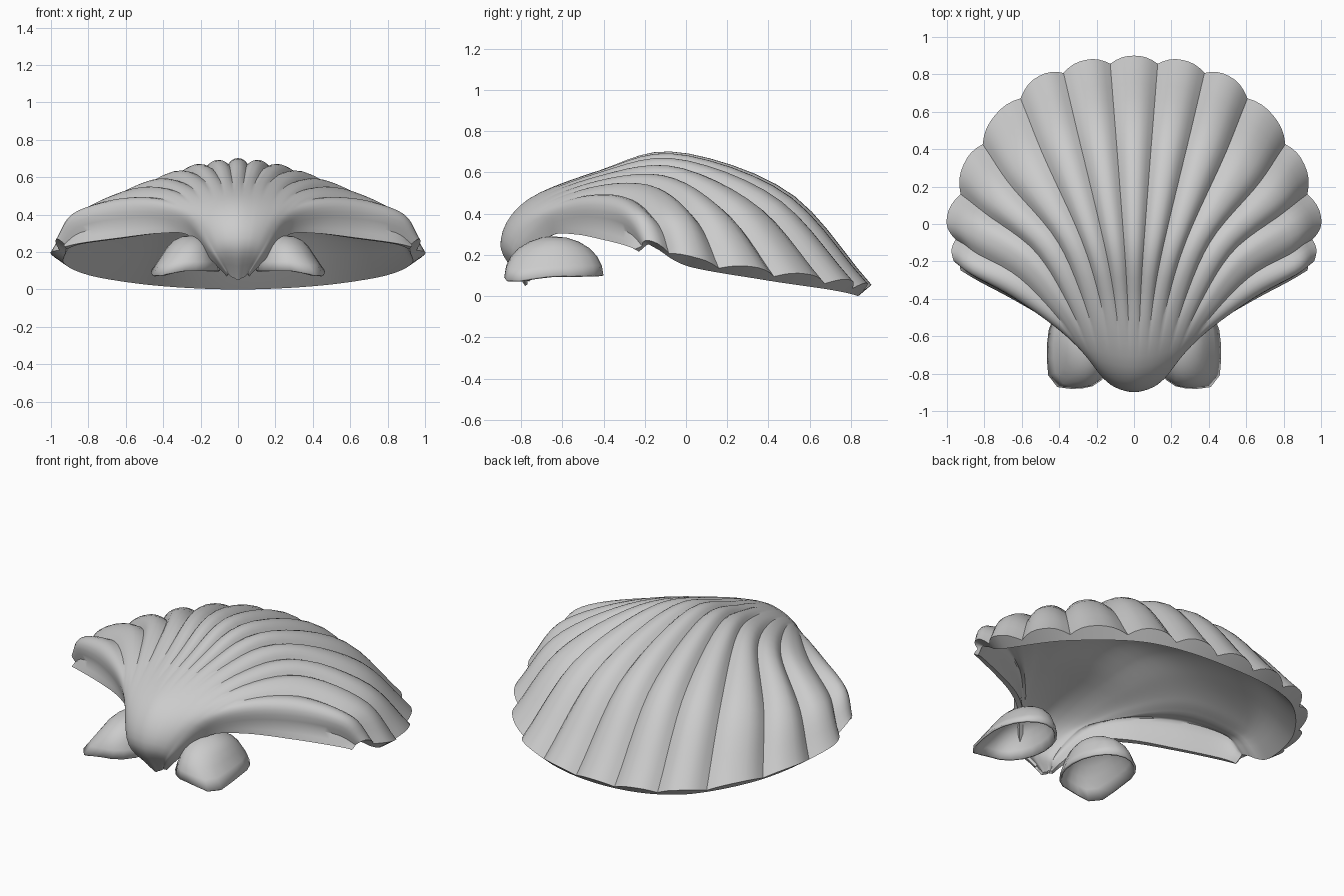
import bpy, bmesh, math
from mathutils import Vector

if "Cube" in bpy.data.objects:
    bpy.data.objects.remove(bpy.data.objects["Cube"])

# Key rays of the shell, hinge tip to rim: (rib number, 7 points)
RAYS = [
    (0, [(0, -.78, .05), (0, -.9, .25), (0, -.78, .46), (0, -.42, .61), (0, -.05, .70), (0, .5, .52), (0, .9, .08)]),
    (2, [(.02, -.78, .06), (.06, -.89, .25), (.09, -.77, .45), (.14, -.42, .6), (.24, -.05, .665), (.40, .43, .49), (.51, .79, .105)]),
    (3.5, [(.04, -.78, .07), (.105, -.87, .24), (.17, -.75, .43), (.27, -.42, .57), (.43, -.08, .60), (.69, .23, .43), (.84, .45, .14)]),
    (5, [(.05, -.78, .08), (.13, -.85, .22), (.23, -.73, .40), (.38, -.47, .52), (.59, -.2, .53), (.86, -.03, .40), (1.0, .04, .19)]),
    (6, [(.055, -.78, .08), (.145, -.83, .2), (.27, -.69, .37), (.43, -.54, .45), (.66, -.37, .46), (.88, -.25, .40), (.97, -.18, .27)]),
    (6.75, [(.06, -.76, .07), (.145, -.78, .16), (.265, -.66, .29), (.42, -.54, .30), (.64, -.41, .275), (.83, -.31, .25), (.93, -.25, .23)]),
]
KEYS = [(-u, [Vector((-x, y, z)) for x, y, z in p]) for u, p in RAYS[:0:-1]]
KEYS += [(u, [Vector(q) for q in p]) for u, p in RAYS]


def spline(knots, pts, s):
    """Smooth curve through pts at the given knot values."""
    n = len(knots)
    i = max(k for k in range(n - 1) if k == 0 or knots[k] <= s)

    def slope(k):
        a, b = max(k - 1, 0), min(k + 1, n - 1)
        return (pts[b] - pts[a]) / (knots[b] - knots[a])
    h = knots[i + 1] - knots[i]
    f = (s - knots[i]) / h
    return (pts[i] * (2*f**3 - 3*f**2 + 1) + pts[i + 1] * (3*f**2 - 2*f**3)
            + slope(i) * h * (f**3 - 2*f**2 + f) + slope(i + 1) * h * (f**3 - f**2))


def finish(bm, name, angle):
    bmesh.ops.recalc_face_normals(bm, faces=bm.faces)
    me = bpy.data.meshes.new(name)
    bm.to_mesh(me)
    bm.free()
    ob = bpy.data.objects.new(name, me)
    bpy.context.collection.objects.link(ob)
    bpy.ops.object.select_all(action='DESELECT')
    ob.select_set(True)
    bpy.context.view_layer.objects.active = ob
    bpy.ops.object.shade_smooth_by_angle(angle=math.radians(angle))
    return ob


# Scallop shell: ribbed outer skin, smooth inner skin, closed rim
NT = 32
us = [k / 8 for k in range(-54, 55)]
grid = []
for u in us:
    ray = [spline([k[0] for k in KEYS], [k[1][j] for k in KEYS], u) for j in range(7)]
    grid.append([spline(list(range(7)), ray, 6 * j / NT) for j in range(NT + 1)])

bm = bmesh.new()
outer, inner = [], []
NU = len(us)
for i, u in enumerate(us):
    ro, ri = [], []
    edge = min(max((6.75 - abs(u)) / 1.25, 0), 1)   # thins toward the front lip
    for j in range(NT + 1):
        t = j / NT
        du = grid[min(i + 1, NU - 1)][j] - grid[max(i - 1, 0)][j]
        dt = grid[i][min(j + 1, NT)] - grid[i][max(j - 1, 0)]
        n = du.cross(dt).normalized()
        fade = min(max((t - .4) / .4, 0), 1)
        groove = (1 - abs(math.cos(math.pi * u))) ** 1.3
        depth = .05 * fade * groove * (.35 + .65 * edge)
        thick = .015 + (.015 + .055 * edge) * min(t * 2, 1)
        ro.append(bm.verts.new(grid[i][j] - n * depth))
        ri.append(bm.verts.new(grid[i][j] - n * thick))
    outer.append(ro)
    inner.append(ri)
for i in range(NU - 1):
    for j in range(NT):
        for g in (outer, inner):
            bm.faces.new((g[i][j], g[i + 1][j], g[i + 1][j + 1], g[i][j + 1]))
    for j in (0, NT):
        bm.faces.new((outer[i][j], outer[i + 1][j], inner[i + 1][j], inner[i][j]))
for i in (0, NU - 1):
    for j in range(NT):
        bm.faces.new((outer[i][j], outer[i][j + 1], inner[i][j + 1], inner[i][j]))
low = min(v.co.z for v in bm.verts)
for v in bm.verts:
    if v.co.y > 0:
        v.co.z -= low * min(v.co.y / .8, 1)
finish(bm, "scallop_shell", 35)

# Front feet: hollow open domes with a squared, lowered front outer corner
bm = bmesh.new()
bmesh.ops.create_uvsphere(bm, u_segments=20, v_segments=12, radius=1)
bmesh.ops.delete(bm, geom=[v for v in bm.verts if v.co.z < -.01], context='VERTS')
for v in bm.verts:
    x, y, z = v.co
    r = math.hypot(x, y)
    drop = 0
    if r > 1e-4 and x > 0 and y < 0:
        k = ((x / r) ** 4 + (y / r) ** 4) ** -.25
        k = 1 + (k - 1) * (1 - z) * 1.2
        drop = .025 * (2 * x * y / r / r) ** 2 * (1 - z)
        x, y = x * k, y * k
    x *= 1 - .15 * math.sin(math.pi * z)            # straighter side slopes
    v.co = (.28 + .185 * x - .03 * z, -.64 + .24 * y, .1 - drop + .19 * z)
foot = finish(bm, "front_feet", 40)
wall = foot.modifiers.new("wall", 'SOLIDIFY')
wall.thickness = .012
wall.offset = -1
foot.modifiers.new("mirror", 'MIRROR')
